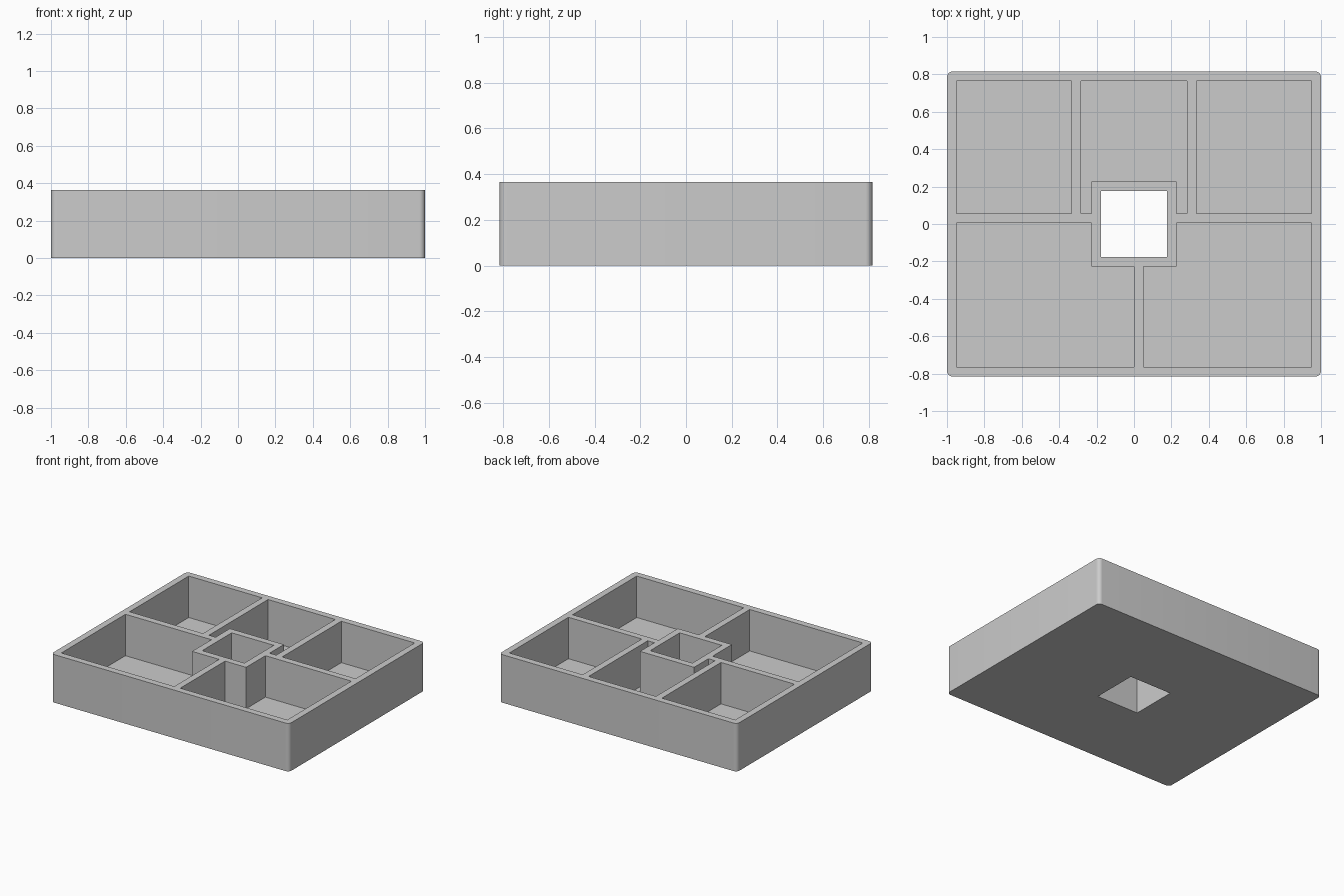
import bpy
import bmesh
import math

cube = bpy.data.objects.get("Cube")
if cube:
    bpy.data.objects.remove(cube, do_unlink=True)

# Main dimensions
HX, HY, HEIGHT = 1.0, 0.815, 0.365
WALL = 0.05
FLOOR = 0.05
HOLE = 0.177            # half width of the central opening
TUBE = HOLE + WALL      # half width of the sleeve around it
IN_X, IN_Y = HX - WALL, HY - WALL
BACK_Y, FRONT_Y = 0.055, 0.005   # two faces of the cross wall
MID_X = 0.283           # half width of the back middle pocket

grey = bpy.data.materials.new("light grey")
grey.use_nodes = True
colour = (0.6, 0.6, 0.6, 1)
grey.diffuse_color = colour
grey.node_tree.nodes["Principled BSDF"].inputs["Base Color"].default_value = colour


def prism(name, outline, z0, z1):
    """Extrude a flat outline from z0 up to z1."""
    bm = bmesh.new()
    face = bm.faces.new([bm.verts.new((x, y, z0)) for x, y in outline])
    up = bmesh.ops.extrude_face_region(bm, geom=[face])["geom"]
    moved = [v for v in up if isinstance(v, bmesh.types.BMVert)]
    bmesh.ops.translate(bm, verts=moved, vec=(0, 0, z1 - z0))
    bmesh.ops.recalc_face_normals(bm, faces=bm.faces)
    mesh = bpy.data.meshes.new(name)
    bm.to_mesh(mesh)
    bm.free()
    mesh.materials.append(grey)
    obj = bpy.data.objects.new(name, mesh)
    bpy.context.collection.objects.link(obj)
    return obj


def rect(x0, x1, y0, y1):
    return [(x0, y0), (x1, y0), (x1, y1), (x0, y1)]


def rounded_rect(hx, hy, r, steps=8):
    pts = []
    for i, (sx, sy) in enumerate([(1, 1), (-1, 1), (-1, -1), (1, -1)]):
        for k in range(steps + 1):
            a = (i + k / steps) * math.pi / 2
            pts.append((sx * (hx - r) + r * math.cos(a), sy * (hy - r) + r * math.sin(a)))
    return pts


def front_pocket(side, divider):
    """Front compartment with a corner notched out for the sleeve."""
    return [(side * IN_X, FRONT_Y), (side * IN_X, -IN_Y), (divider, -IN_Y),
            (divider, -TUBE), (side * TUBE, -TUBE), (side * TUBE, FRONT_Y)]


# Solid tray block with rounded upright corners
tray = prism("divided_tray", rounded_rect(HX, HY, 0.03), 0, HEIGHT)

# Compartments
pockets = {
    "back_left_pocket": rect(MID_X + WALL, IN_X, BACK_Y, IN_Y),
    "back_right_pocket": rect(-IN_X, -MID_X - WALL, BACK_Y, IN_Y),
    "back_middle_pocket": [(-MID_X, IN_Y), (-MID_X, BACK_Y), (-TUBE, BACK_Y), (-TUBE, TUBE),
                           (TUBE, TUBE), (TUBE, BACK_Y), (MID_X, BACK_Y), (MID_X, IN_Y)],
    "front_left_pocket": front_pocket(1, WALL),
    "front_right_pocket": front_pocket(-1, 0),
}
cutters = [prism(n, p, FLOOR, HEIGHT + 0.1) for n, p in pockets.items()]

# Square opening right through the middle
cutters.append(prism("centre_opening", rect(-HOLE, HOLE, -HOLE, HOLE), -0.1, HEIGHT + 0.1))

# Cut everything out and drop the cutters
bpy.ops.object.select_all(action="DESELECT")
bpy.context.view_layer.objects.active = tray
tray.select_set(True)
for cutter in cutters:
    cutter.hide_render = True
    mod = tray.modifiers.new(cutter.name, "BOOLEAN")
    mod.operation = "DIFFERENCE"
    mod.solver = "EXACT"
    mod.object = cutter
    bpy.ops.object.modifier_apply(modifier=mod.name)
for cutter in cutters:
    bpy.data.objects.remove(cutter, do_unlink=True)

# Smooth only the rounded corners
bpy.ops.object.shade_smooth_by_angle(angle=math.radians(30))
